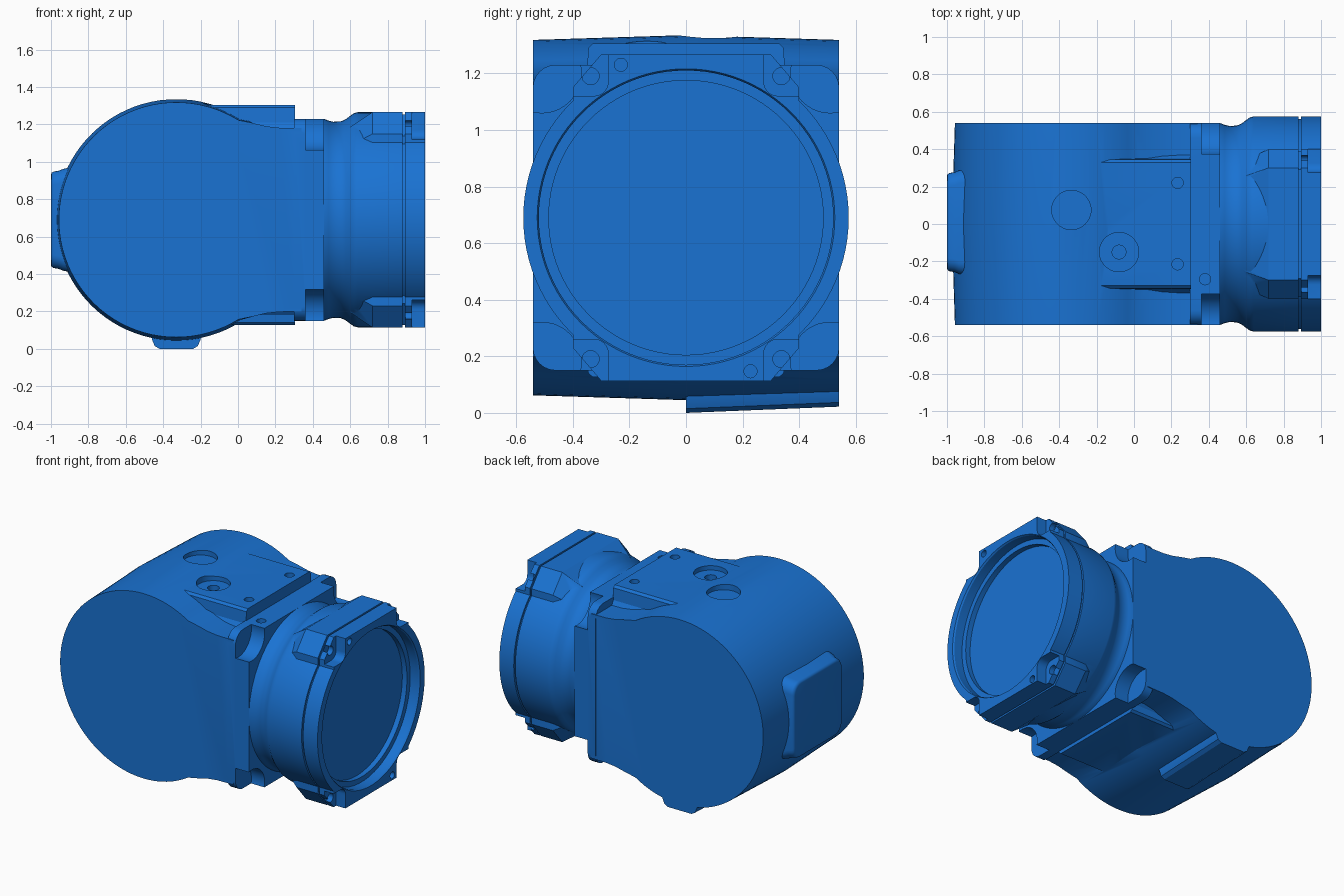
import bpy, bmesh
from math import sin, cos, pi, radians, sqrt

if "Cube" in bpy.data.objects:
    bpy.data.objects.remove(bpy.data.objects["Cube"])

CZ = 0.69  # height of the main axis
blue = bpy.data.materials.new("blue_paint")
blue.diffuse_color = (0.01, 0.17, 0.65, 1)
blue.use_nodes = True
blue.node_tree.nodes["Principled BSDF"].inputs["Base Color"].default_value = blue.diffuse_color


def loft(name, rings):
    """Skin a list of equal-length closed rings and cap both ends."""
    bm = bmesh.new()
    rows = [[bm.verts.new(p) for p in r] for r in rings]
    n = len(rows[0])
    for a, b in zip(rows, rows[1:]):
        for i in range(n):
            j = (i + 1) % n
            bm.faces.new((a[i], a[j], b[j], b[i]))
    bm.faces.new(rows[0])
    bm.faces.new(rows[-1])
    bmesh.ops.recalc_face_normals(bm, faces=bm.faces)
    me = bpy.data.meshes.new(name)
    bm.to_mesh(me)
    bm.free()
    ob = bpy.data.objects.new(name, me)
    bpy.context.collection.objects.link(ob)
    me.materials.append(blue)
    return ob


def lathe(name, profile, n=96, y=0, z=CZ):
    """Revolve (x, radius) pairs around an x-parallel axis."""
    return loft(name, [[(x, y + r * cos(2 * pi * i / n), z + r * sin(2 * pi * i / n))
                        for i in range(n)] for x, r in profile])


def post(x, y, r, z0, z1, n=40):
    """Vertical cylinder."""
    return loft("cutter", [[(x + r * cos(2 * pi * i / n), y + r * sin(2 * pi * i / n), z)
                            for i in range(n)] for z in (z0, z1)])


def rounded(x, cy, cz, hy, hz, r, n=6):
    """Rounded rectangle ring in the yz plane."""
    ring = []
    for k, (sy, sz) in enumerate(((1, 1), (-1, 1), (-1, -1), (1, -1))):
        for i in range(n + 1):
            a = pi / 2 * (k + i / n)
            ring.append((x, cy + sy * (hy - r) + r * cos(a), cz + sz * (hz - r) + r * sin(a)))
    return ring


def combine(target, parts, op):
    """Boolean each part into the target, then remove it."""
    for p in parts:
        m = target.modifiers.new("bool", 'BOOLEAN')
        m.operation, m.solver, m.object = op, 'EXACT', p
        bpy.context.view_layer.objects.active = target
        bpy.ops.object.modifier_apply(modifier=m.name)
        bpy.data.objects.remove(p)


def smooth(ob, angle=28):
    bpy.ops.object.select_all(action='DESELECT')
    ob.select_set(True)
    bpy.context.view_layer.objects.active = ob
    bpy.ops.object.shade_smooth_by_angle(angle=radians(angle))


# Drum body with a concave waist, fattest at mid width (casting draft)
def body_ring(y, r):
    top = [(0.34, 0.49), (0.22, 0.492), (0.15, 0.5), (0.08, 0.517)]
    arc = [(-0.33 + r * cos(radians(a)), r * sin(radians(a))) for a in range(58, 303, 4)]
    pts = top + arc + [(x, -z) for x, z in reversed(top)]
    return [(x, y, CZ + z) for x, z in pts]


body = loft("housing_body", [body_ring(-0.54, 0.628), body_ring(0, 0.645), body_ring(0.54, 0.628)])

# Square flange and raised top / bottom pad
flange = loft("flange", [rounded(x, 0, CZ, 0.541, 0.54, 0.08) for x in (0.3, 0.46)])
pad_right = [(0.375, 1.17), (0.35, 1.21), (0.345, 1.29), (0.33, 1.305)]
pad_left = [(-y, z) for y, z in reversed(pad_right)]
low_left = [(-0.33, 0.127), (-0.345, 0.14), (-0.35, 0.18), (-0.375, 0.21)]
low_right = [(-y, z) for y, z in reversed(low_left)]
pad_pts = pad_right + pad_left + low_left[::-1] + low_right[::-1]
pad = loft("pad", [[(x, y, z) for y, z in pad_pts] for x in (-0.2, 0.305)])
combine(body, [flange, pad], 'UNION')

# Corner scallops, spotfaces and screw holes
cuts = [lathe("cutter", [(0.36, 0.14), (0.5, 0.14)], 40, sy * 0.51, CZ + sz * 0.51)
        for sy in (-1, 1) for sz in (-1, 1)]
cuts += [post(-0.335, 0.075, 0.105, 1.295, 1.5), post(-0.08, -0.15, 0.105, 1.275, 1.5),
         post(-0.08, -0.15, 0.037, 1.2, 1.5), post(0.233, 0.22, 0.03, 1.24, 1.5),
         post(0.233, -0.215, 0.03, 1.24, 1.5), post(0.38, -0.295, 0.03, 1.15, 1.5)]
combine(body, cuts, 'DIFFERENCE')
smooth(body)

# Rear cover plate with softened edge
cover = loft("rear_cover", [rounded(x, 0.01, CZ, h + 0.005, h, 0.07) for x, h in
                            ((-0.87, 0.285), (-0.935, 0.272), (-0.96, 0.262),
                             (-0.985, 0.258), (-0.996, 0.252), (-1.0, 0.242))])
smooth(cover, 40)

# Half-length foot rib under the drum
foot_pts = [(-0.47, 0.12), (-0.46, 0.05), (-0.445, 0.015), (-0.42, 0),
            (-0.24, 0), (-0.215, 0.015), (-0.2, 0.05), (-0.19, 0.12)]
foot = loft("foot_rib", [[(x, y, z + dz) for x, z in foot_pts] for y, dz in ((0, 0), (0.54, 0.022))])
smooth(foot)

# Round neck with waist and parting groove
neck = lathe("front_neck", [(0.42, 0.54), (0.46, 0.54), (0.485, 0.53), (0.51, 0.524), (0.55, 0.526),
                            (0.575, 0.537), (0.6, 0.556), (0.62, 0.57), (0.64, 0.575), (0.88, 0.575),
                            (0.88, 0.562), (0.892, 0.562), (0.892, 0.575), (1.0, 0.575)])


# Chamfered bolt lugs either side of the groove
def lug_ring(x, s):
    q = [(0.4, 0.46), (0.3, 0.5765)]
    h = q + [(-y, z) for y, z in reversed(q)]
    h += [(-y, -z) for y, z in h]
    return [(x, y * s, CZ + z * s) for y, z in h]


lugs = [loft("lug", [lug_ring(x, s) for x, s in rows]) for rows in
        (((0.6, 0.86), (0.72, 1), (0.88, 1)), ((0.87, 0.975), (0.9, 0.975)), ((0.892, 1), (1.0, 1)))]
combine(neck, lugs, 'UNION')

# Stepped bore, corner notches, bolt and dowel holes
cuts = [lathe("cutter", [(0.93, 0.52), (0.99, 0.52), (1.0, 0.526), (1.05, 0.526)]),
        lathe("cutter", [(0.895, 0.485), (0.95, 0.485)])]
for sy in (-1, 1):
    for sz in (-1, 1):
        cuts.append(loft("cutter", [rounded(x, sy * 0.375, CZ + sz * 0.53, 0.1, 0.1, 0.05)
                                    for x in (0.93, 1.05)]))
        cuts.append(lathe("cutter", [(0.895, 0.03), (0.95, 0.03)], 24, sy * 0.337, CZ + sz * 0.5))
for y, z in ((-0.23, 1.23), (0.228, 0.147)):
    cuts.append(lathe("cutter", [(0.93, 0.023), (1.05, 0.023)], 24, y, z))
combine(neck, cuts, 'DIFFERENCE')
smooth(neck)
